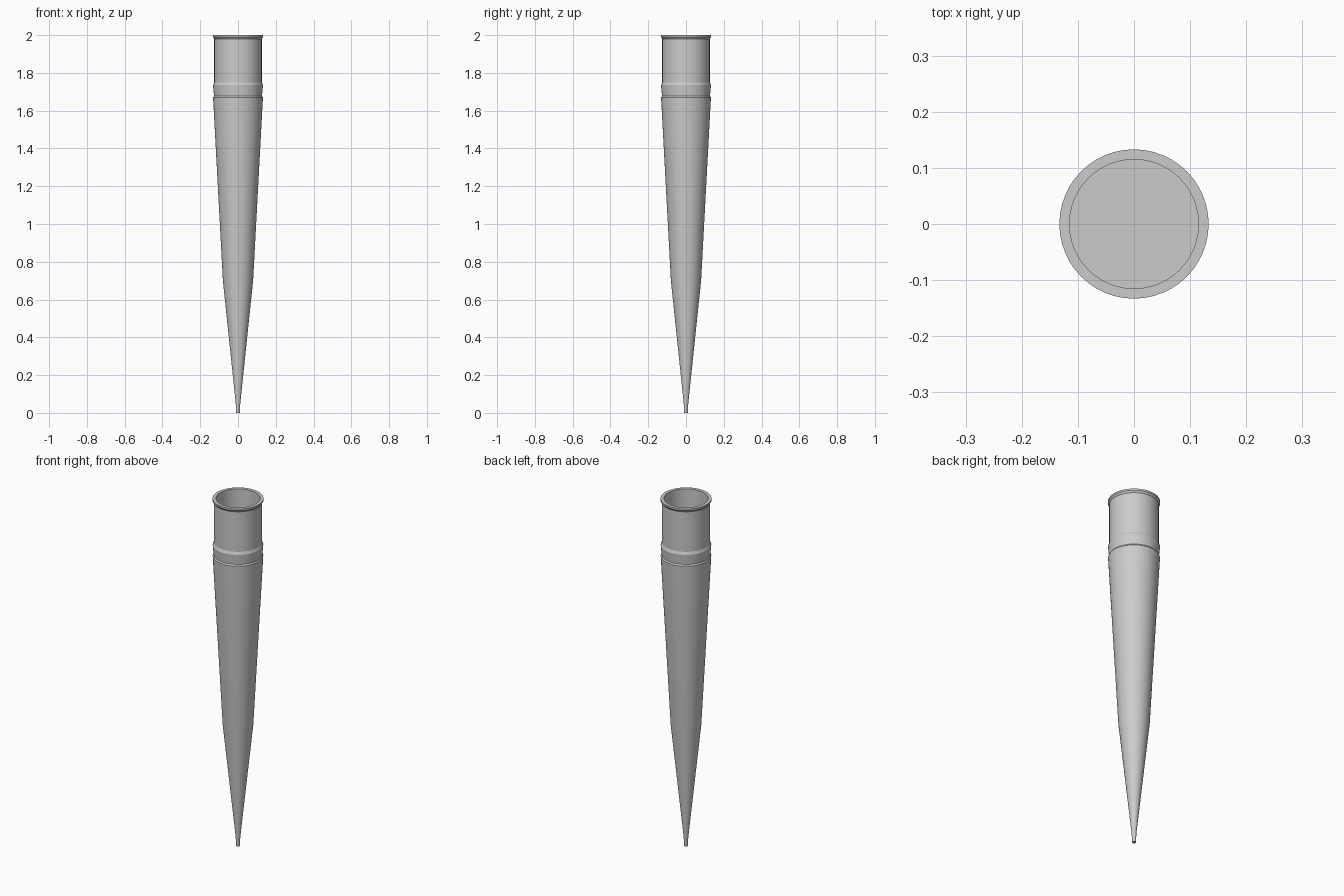
import bpy, bmesh
from math import cos, sin, pi, radians

if "Cube" in bpy.data.objects:
    bpy.data.objects.remove(bpy.data.objects["Cube"])

SIDES = 48


def lathe(name, profile):
    """Spin an (r, z) profile round z; both ends are closed with a flat cap."""
    bm = bmesh.new()
    rings = []
    for r, z in profile:
        rings.append([bm.verts.new((r * cos(2 * pi * i / SIDES),
                                    r * sin(2 * pi * i / SIDES), z))
                      for i in range(SIDES)])
    for a, b in zip(rings, rings[1:]):
        for i in range(SIDES):
            j = (i + 1) % SIDES
            bm.faces.new((a[i], a[j], b[j], b[i]))
    bm.faces.new(rings[0][::-1])
    bm.faces.new(rings[-1])
    bmesh.ops.recalc_face_normals(bm, faces=bm.faces)
    mesh = bpy.data.meshes.new(name)
    bm.to_mesh(mesh)
    bm.free()
    ob = bpy.data.objects.new(name, mesh)
    bpy.context.collection.objects.link(ob)
    bpy.context.view_layer.objects.active = ob
    ob.select_set(True)
    bpy.ops.object.shade_smooth_by_angle(angle=radians(20))
    ob.select_set(False)
    return ob


# Tapered tip body, grooved collar, lipped socket and its bore, in one profile
lathe("tapered_tip", [
    (0.010, 0.0), (0.012, 0.05),                   # nozzle
    (0.080, 0.70), (0.132, 1.67),                  # two-stage taper
    (0.127, 1.678),                                # groove ledge
    (0.132, 1.735), (0.126, 1.75),                 # flared collar
    (0.126, 1.98), (0.133, 1.99), (0.133, 2.0),    # socket wall and lip
    (0.115, 2.0), (0.115, 1.68),                   # bore down to its floor
])
